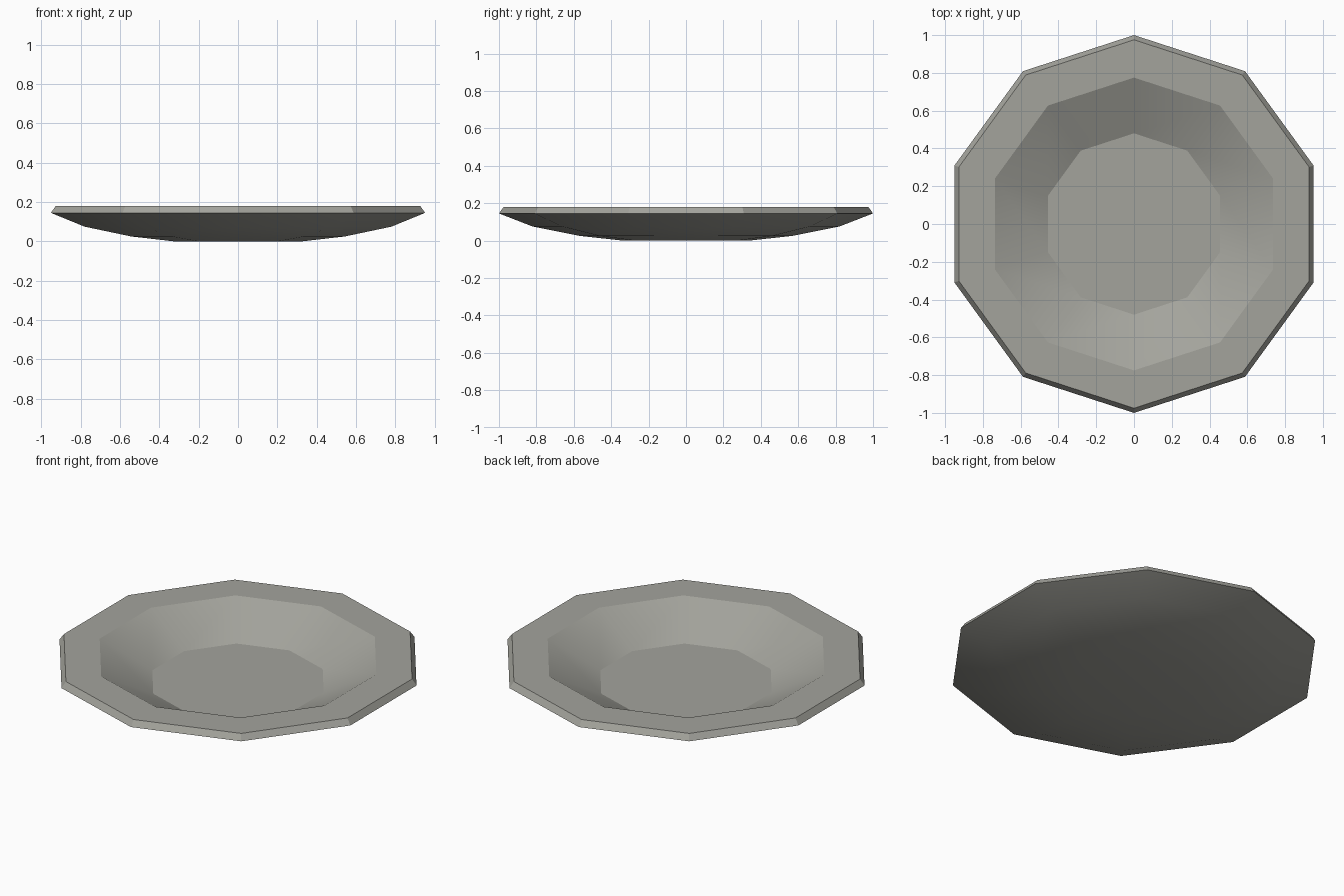
import bpy, bmesh, math

if "Cube" in bpy.data.objects:
    bpy.data.objects.remove(bpy.data.objects["Cube"])

SIDES = 10
# profile as (radius, height), from the foot up the outside, over the rim, down to the well
PROFILE = [(0.34, 0.0), (0.57, 0.025), (0.82, 0.075), (1.0, 0.145),
           (0.975, 0.18), (0.775, 0.18), (0.48, 0.033)]

mat = bpy.data.materials.new("warm_grey_ceramic")
mat.diffuse_color = (0.37, 0.37, 0.335, 1)
mat.use_nodes = True
mat.node_tree.nodes["Principled BSDF"].inputs["Base Color"].default_value = mat.diffuse_color

bm = bmesh.new()


def ring(radius, z):
    """One ten-sided ring with a corner on +y."""
    return [bm.verts.new((radius * math.cos(math.pi / 2 + math.tau * i / SIDES),
                          radius * math.sin(math.pi / 2 + math.tau * i / SIDES), z))
            for i in range(SIDES)]


# plate body: rings joined by quads
rings = [ring(r, z) for r, z in PROFILE]
for a, b in zip(rings, rings[1:]):
    for i in range(SIDES):
        j = (i + 1) % SIDES
        bm.faces.new((a[i], a[j], b[j], b[i]))
# foot and well floor
bm.faces.new(rings[0][::-1])
bm.faces.new(rings[-1])
bmesh.ops.recalc_face_normals(bm, faces=bm.faces[:])

mesh = bpy.data.meshes.new("plate")
bm.to_mesh(mesh)
bm.free()
mesh.materials.append(mat)
plate = bpy.data.objects.new("plate", mesh)
bpy.context.collection.objects.link(plate)

# soft shading on bowl and underside, crisp rim edges
bpy.context.view_layer.objects.active = plate
plate.select_set(True)
bpy.ops.object.shade_smooth_by_angle(angle=math.radians(20))
